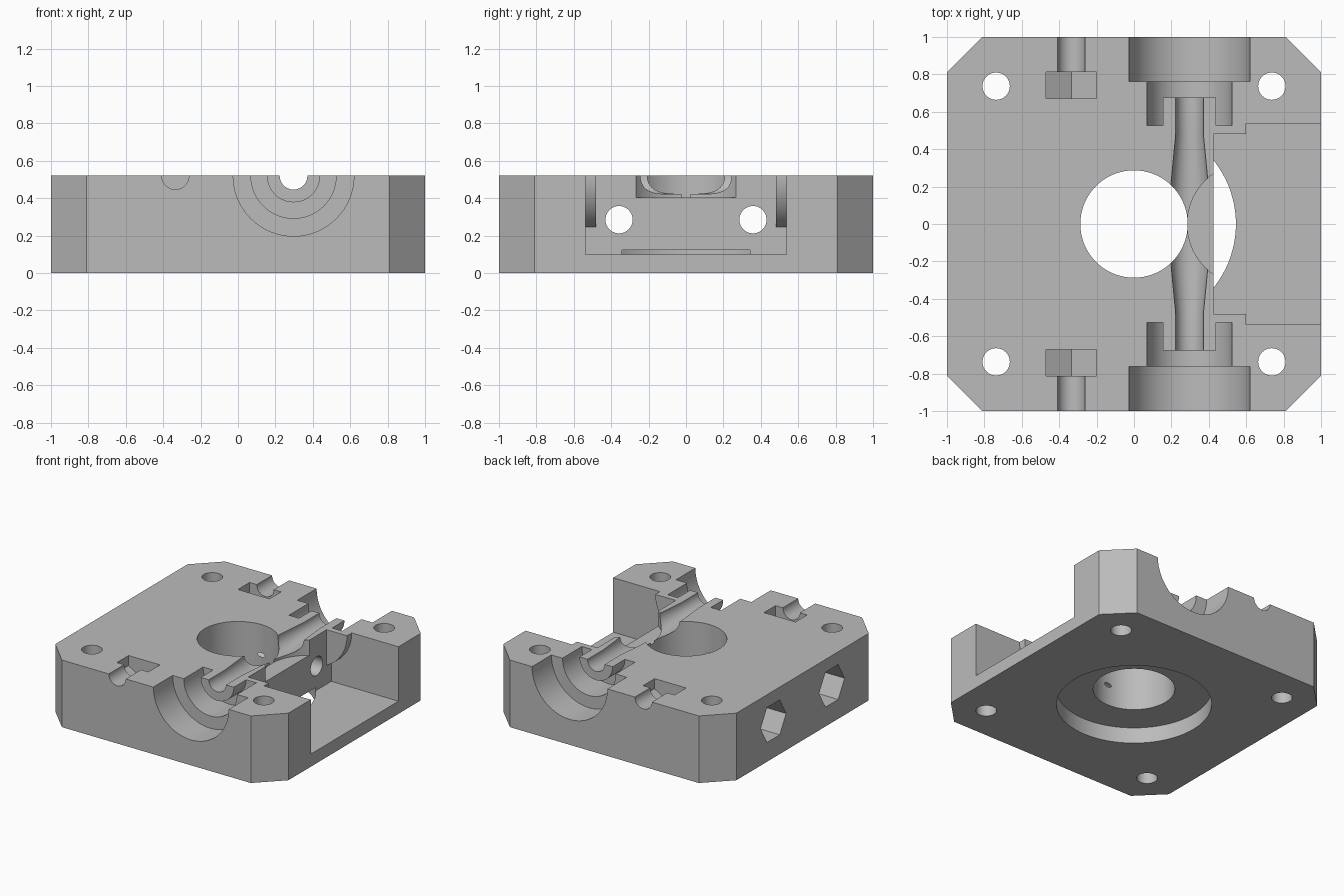
import bpy, bmesh, math
from mathutils import Matrix, Vector

cube = bpy.data.objects.get("Cube")
if cube:
    bpy.data.objects.remove(cube, do_unlink=True)

TOP = 0.52
AXIS_X = 0.297
ALONG = {"X": Matrix.Rotation(math.pi / 2, 4, "Y"),
         "Y": Matrix.Rotation(-math.pi / 2, 4, "X"),
         "Z": Matrix.Identity(4)}


def finish(name, bm):
    bmesh.ops.recalc_face_normals(bm, faces=bm.faces)
    mesh = bpy.data.meshes.new(name)
    bm.to_mesh(mesh)
    bm.free()
    ob = bpy.data.objects.new(name, mesh)
    bpy.context.collection.objects.link(ob)
    return ob


def prism(name, axis, centre, radius, start, end, sides=64):
    """Cylinder or polygon prism from start to end along an axis."""
    bm = bmesh.new()
    i = "XYZ".index(axis)
    pos = Vector(centre)
    pos[i] = (start + end) / 2
    bmesh.ops.create_cone(bm, cap_ends=True, segments=sides, radius1=radius, radius2=radius,
                          depth=abs(end - start), matrix=Matrix.Translation(pos) @ ALONG[axis])
    return finish(name, bm)


def extrude(name, outline, z0, z1):
    bm = bmesh.new()
    face = bm.faces.new([bm.verts.new((x, y, z0)) for x, y in outline])
    new = bmesh.ops.extrude_face_region(bm, geom=[face])["geom"]
    bmesh.ops.translate(bm, vec=(0, 0, z1 - z0),
                        verts=[v for v in new if isinstance(v, bmesh.types.BMVert)])
    return finish(name, bm)


def lathe_y(name, profile, x, z, steps=64):
    """Revolve a (radius, y) profile around an axis parallel to y."""
    bm = bmesh.new()
    verts = [bm.verts.new((x + r, y, z)) for r, y in profile]
    edges = [bm.edges.new(pair) for pair in zip(verts, verts[1:])]
    bmesh.ops.spin(bm, geom=verts + edges, cent=(x, 0, z), axis=(0, 1, 0),
                   angle=math.tau, steps=steps, use_duplicate=False)
    bmesh.ops.remove_doubles(bm, verts=bm.verts, dist=1e-4)
    return finish(name, bm)


def cut(target, cutter):
    mod = target.modifiers.new("cut", "BOOLEAN")
    mod.operation = "DIFFERENCE"
    mod.solver = "EXACT"
    mod.object = cutter
    dg = bpy.context.evaluated_depsgraph_get()
    mesh = bpy.data.meshes.new_from_object(target.evaluated_get(dg))
    target.modifiers.clear()
    target.data = mesh
    bpy.data.objects.remove(cutter, do_unlink=True)


# Block with chamfered corners
c = 0.81
body = extrude("housing_block", [(-c, -1), (c, -1), (1, -c), (1, c),
                                 (c, 1), (-c, 1), (-1, c), (-1, -c)], 0, TOP)

# Central bore and the round recess underneath
cut(body, prism("centre_bore", "Z", (0, 0, 0), 0.287, -0.2, 1, 96))
cut(body, prism("bottom_recess", "Z", (0, 0, 0), 0.545, -0.2, 0.123, 96))

# Corner mounting holes
for sx in (-1, 1):
    for sy in (-1, 1):
        cut(body, prism("corner_hole", "Z", (sx * 0.737, sy * 0.737, 0), 0.073, -0.2, 1, 40))

# Side pocket, keeping a round sleeve around each end bore
pocket = extrude("side_pocket", [(0.424, -0.537), (1.2, -0.537), (1.2, 0.537), (0.424, 0.537)],
                 0.098, 1)
for s in (-1, 1):
    cut(pocket, prism("sleeve", "Y", (AXIS_X, 0, TOP), 0.302, s * 0.48, s * 0.7, 96))
cut(body, pocket)

# Stepped end bores with ring grooves, joined by a flared channel
half = [(0, 1.1), (0.323, 1.1), (0.323, 0.763), (0.228, 0.763), (0.228, 0.526),
        (0.142, 0.526), (0.142, 0.677), (0.074, 0.677), (0.074, 0.48), (0.098, 0.23)]
cut(body, lathe_y("channel", half + [(r, -y) for r, y in reversed(half)], AXIS_X, TOP))

# Round wheel clearance behind the pocket
cut(body, prism("wheel_clearance", "Z", (0.6125, 0, 0), 0.3275, 0.403, 1, 96))

for s in (-1, 1):
    # Half-round screw channels with nut slots on the top face
    cut(body, prism("top_screw", "Y", (-0.335, 0, TOP), 0.073, s * 0.75, s * 1.2, 40))
    cut(body, prism("top_nut", "Y", (-0.335, 0, TOP), 0.156, s * 0.67, s * 0.812, 12 // 2))
    # Long screw holes through to the pocket, hexagonal at the outer side
    cut(body, prism("side_screw", "X", (0, s * 0.358, 0.285), 0.073, -1.2, 0.7, 40))
    hexa = prism("side_nut", "X", (0, 0, 0), 0.156, -1.2, -0.55, 6)
    hexa.data.transform(Matrix.Translation((0, s * 0.358, 0.285)))
    cut(body, hexa)

# Flat sides up and down on hexagons is set by the prism's first corner
mat = bpy.data.materials.new("plain_grey")
mat.use_nodes = True
grey = (0.5, 0.5, 0.5, 1)
mat.diffuse_color = grey
mat.node_tree.nodes["Principled BSDF"].inputs["Base Color"].default_value = grey
body.data.materials.clear()
body.data.materials.append(mat)
for p in body.data.polygons:
    p.material_index = 0

bpy.ops.object.select_all(action="DESELECT")
body.select_set(True)
bpy.context.view_layer.objects.active = body
bpy.ops.object.shade_smooth_by_angle(angle=math.radians(25))
